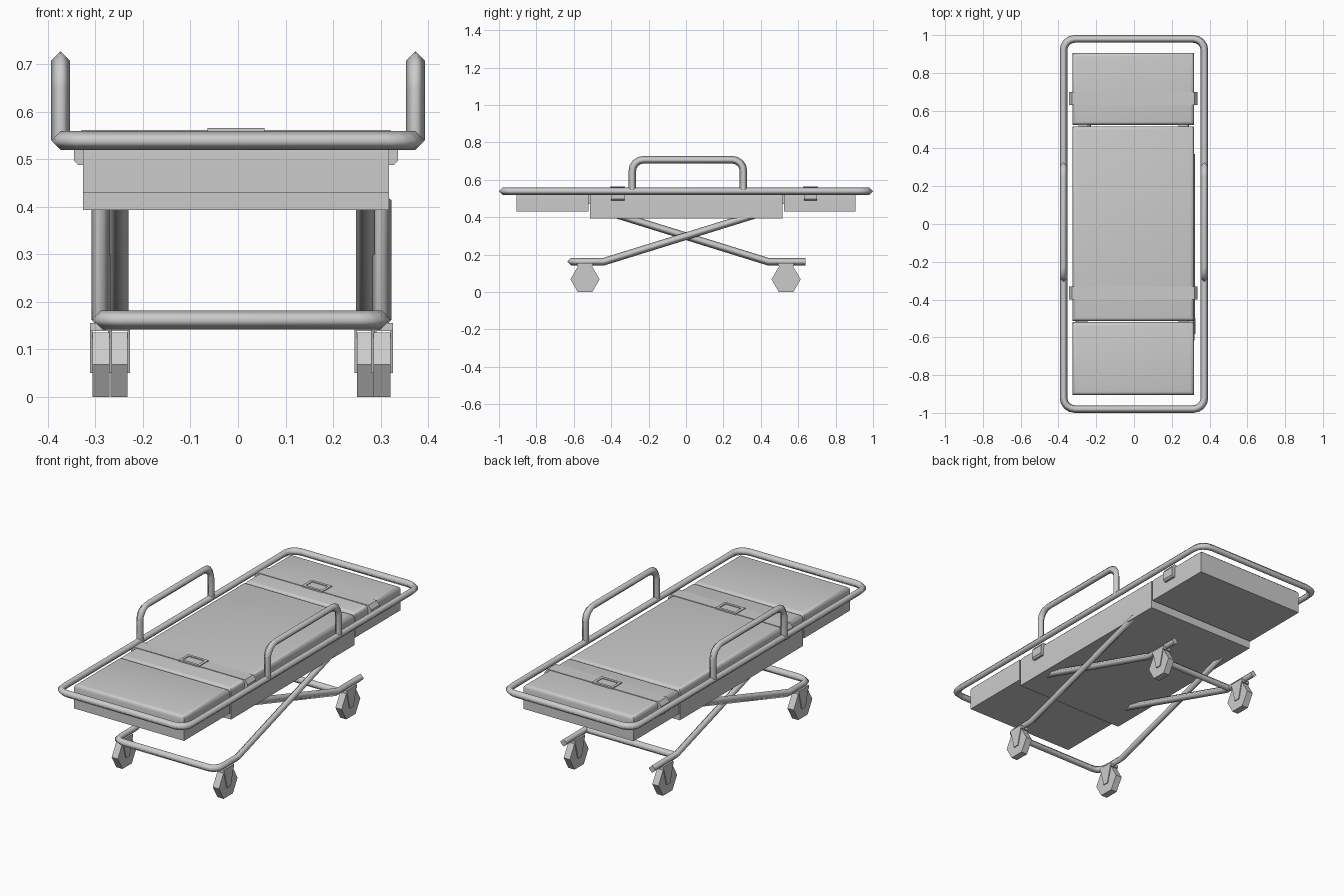
import bpy, bmesh, math
from mathutils import Vector

cube = bpy.data.objects.get("Cube")
if cube:
    bpy.data.objects.remove(cube, do_unlink=True)

grey = bpy.data.materials.new("light grey")
grey.use_nodes = True
GREY = (0.6, 0.6, 0.6, 1)
grey.diffuse_color = GREY
grey.node_tree.nodes["Principled BSDF"].inputs["Base Color"].default_value = GREY

CX = -0.004      # bed centre line
HALF = 0.322     # bed half width


def finish(bm, name, smooth=None):
    bmesh.ops.recalc_face_normals(bm, faces=bm.faces)
    me = bpy.data.meshes.new(name)
    bm.to_mesh(me)
    bm.free()
    me.materials.append(grey)
    ob = bpy.data.objects.new(name, me)
    bpy.context.collection.objects.link(ob)
    if smooth:
        bpy.ops.object.select_all(action='DESELECT')
        ob.select_set(True)
        bpy.context.view_layer.objects.active = ob
        bpy.ops.object.shade_smooth_by_angle(angle=math.radians(smooth))
    return ob


def box(name, x, y, z, round_top=0):
    bm = bmesh.new()
    bmesh.ops.create_cube(bm, size=1)
    for v in bm.verts:
        v.co = [lo + (hi - lo) * (c + 0.5) for (lo, hi), c in zip((x, y, z), v.co)]
    if round_top:
        top = [e for e in bm.edges if all(v.co.z > z[1] - 1e-5 for v in e.verts)]
        bmesh.ops.bevel(bm, geom=top, offset=round_top, segments=3, profile=0.5, affect='EDGES')
    return finish(bm, name, 40 if round_top else None)


def prism(name, points, axis, lo, hi):
    """Extrude a 2D outline along x (points are y,z) or y (points are x,z)."""
    bm = bmesh.new()
    place = (lambda p, t: (t, p[0], p[1])) if axis == 'x' else (lambda p, t: (p[0], t, p[1]))
    a, b = ([bm.verts.new(place(p, t)) for p in points] for t in (lo, hi))
    bm.faces.new(a)
    bm.faces.new(b)
    for i in range(len(a)):
        j = (i + 1) % len(a)
        bm.faces.new((a[i], a[j], b[j], b[i]))
    return finish(bm, name)


def fillet(points, radius, closed, steps=4):
    """Round the corners of a path."""
    pts, out = [Vector(p) for p in points], []
    for i, p in enumerate(pts):
        if not closed and i in (0, len(pts) - 1):
            out.append(p)
            continue
        a = (pts[i - 1] - p).normalized()
        b = (pts[(i + 1) % len(pts)] - p).normalized()
        if a.angle(b) > 2:          # shallow kinks stay sharp
            out.append(p)
            continue
        for k in range(steps + 1):
            t = math.pi / 2 * k / steps
            out.append(p + radius * (a * (1 - math.sin(t)) + b * (1 - math.cos(t))))
    return out


def tube(name, points, normal, radius=0.02, bend=0.06, closed=False):
    """Four-sided tube with mitred joints along a path."""
    pts = fillet(points, bend, closed)
    n = len(pts)
    dirs = [(pts[(i + 1) % n] - pts[i]).normalized() for i in range(n)]
    if not closed:
        dirs[-1] = dirs[-2]
    bm, rings, nor = bmesh.new(), [], Vector(normal)
    nor = (nor - dirs[0] * nor.dot(dirs[0])).normalized()
    for i, p in enumerate(pts):
        d = dirs[i]
        before = dirs[i - 1] if (closed or i) else d
        if i:
            nor = before.rotation_difference(d) @ nor
        t = (before + d).normalized()
        side = d.cross(nor)
        ring = []
        for v in (nor, side, -nor, -side):
            v = v - d * (v.dot(t) / d.dot(t))
            ring.append(bm.verts.new(p + v * radius))
        rings.append(ring)
    for i in range(n if closed else n - 1):
        a, b = rings[i], rings[(i + 1) % n]
        for k in range(4):
            j = (k + 1) % 4
            bm.faces.new((a[k], a[j], b[j], b[k]))
    if not closed:
        bm.faces.new(rings[0])
        bm.faces.new(rings[-1])
        caps = [bm.faces[:][-1], bm.faces[:][-2]]
    ob = finish(bm, name)
    # smooth the sides, keep the end caps flat
    for f in ob.data.polygons:
        f.use_smooth = closed or f.index < len(ob.data.polygons) - 2
    return ob


# Bed sections: base tray and padded top
bed_x = (CX - HALF, CX + HALF)
for name, y, low in (("foot", (-0.905, -0.52), 0.43),
                     ("middle", (-0.513, 0.517), 0.393),
                     ("head", (0.525, 0.905), 0.43)):
    box(name + "_base", bed_x, y, (low, 0.49))
    box(name + "_mattress", bed_x, y, (0.49, 0.558), 0.02)

# Hinges across the seams
for name, y in (("foot", -0.516), ("head", 0.521)):
    for side, x in (("right", -0.27), ("left", 0.26)):
        box(f"{name}_hinge_{side}", (x - 0.025, x + 0.025), (y - 0.012, y + 0.012), (0.47, 0.54))

# Straps with square buckles
half_strap = [(0.32, 0.488), (0.332, 0.488), (0.341, 0.497), (0.341, 0.54), (0.325, 0.561)]
outline = [(CX + x, z) for x, z in half_strap] + [(CX - x, z) for x, z in reversed(half_strap)]
for name, y in (("foot", -0.365), ("head", 0.665)):
    prism(name + "_strap", outline, 'y', y - 0.035, y + 0.035)
    bx, by, wall = 0.06, 0.04, 0.014
    z = (0.555, 0.565)
    for s, label in ((-1, "a"), (1, "b")):
        ex, ey = sorted((s * bx, s * (bx - wall))), sorted((s * by, s * (by - wall)))
        box(f"{name}_buckle_end_{label}", (CX + ex[0], CX + ex[1]), (y - by, y + by), z)
        box(f"{name}_buckle_side_{label}", (CX - bx + wall, CX + bx - wall), (y + ey[0], y + ey[1]), z)

# Rail around the bed and the two hand rails
RX, RY = 0.373, 0.98
tube("bed_rail", [(-RX, -RY, 0.539), (RX, -RY, 0.539), (RX, RY, 0.539), (-RX, RY, 0.539)],
     (0, 0, 1), closed=True)
for label, x in (("right", -RX), ("left", RX)):
    tube("hand_rail_" + label, [(x, -0.287, 0.54), (x, -0.287, 0.707),
                                (x, 0.307, 0.707), (x, 0.307, 0.54)], (1, 0, 0))

# Crossed leg frames: a closed loop at the front, open ends at the back
LOW = 0.162
ax, bx = (-0.288, 0.303), (-0.25, 0.268)


def leg(x, s, end):
    return [(x, -s * 0.37, 0.413), (x, s * 0.44, LOW), (x, s * end, LOW)]


tube("front_leg_frame", leg(ax[0], -1, 0.615) + leg(ax[1], -1, 0.615)[::-1], (0, 0, 1), bend=0.05)
for label, x in (("right", bx[0]), ("left", bx[1])):
    tube("back_leg_" + label, leg(x, 1, 0.64), (0, 0, 1))
tube("back_crossbar", [(bx[0], 0.45, LOW), (bx[1], 0.45, LOW)], (0, 0, 1))

# Castors: six-sided wheel in a tapered fork
for where, y, xs in (("front", -0.54, ax), ("back", 0.535, bx)):
    for label, x in zip(("right", "left"), xs):
        name = f"{where}_{label}"
        hexagon = [(y + 0.078 * math.cos(k * math.pi / 3),
                    0.0675 + 0.078 * math.sin(k * math.pi / 3)) for k in range(6)]
        prism(name + "_wheel", hexagon, 'x', x - 0.018, x + 0.018)
        plate = [(y - 0.042, 0.155), (y + 0.042, 0.155), (y + 0.015, 0.05), (y - 0.015, 0.05)]
        for s in (-1, 1):
            inner, outer = x + s * 0.018, x + s * 0.023
            prism(f"{name}_fork_{'outer' if s * x > 0 else 'inner'}", plate, 'x', inner, outer)
        box(name + "_fork_top", (x - 0.023, x + 0.023), (y - 0.042, y + 0.042), (0.138, 0.155))
